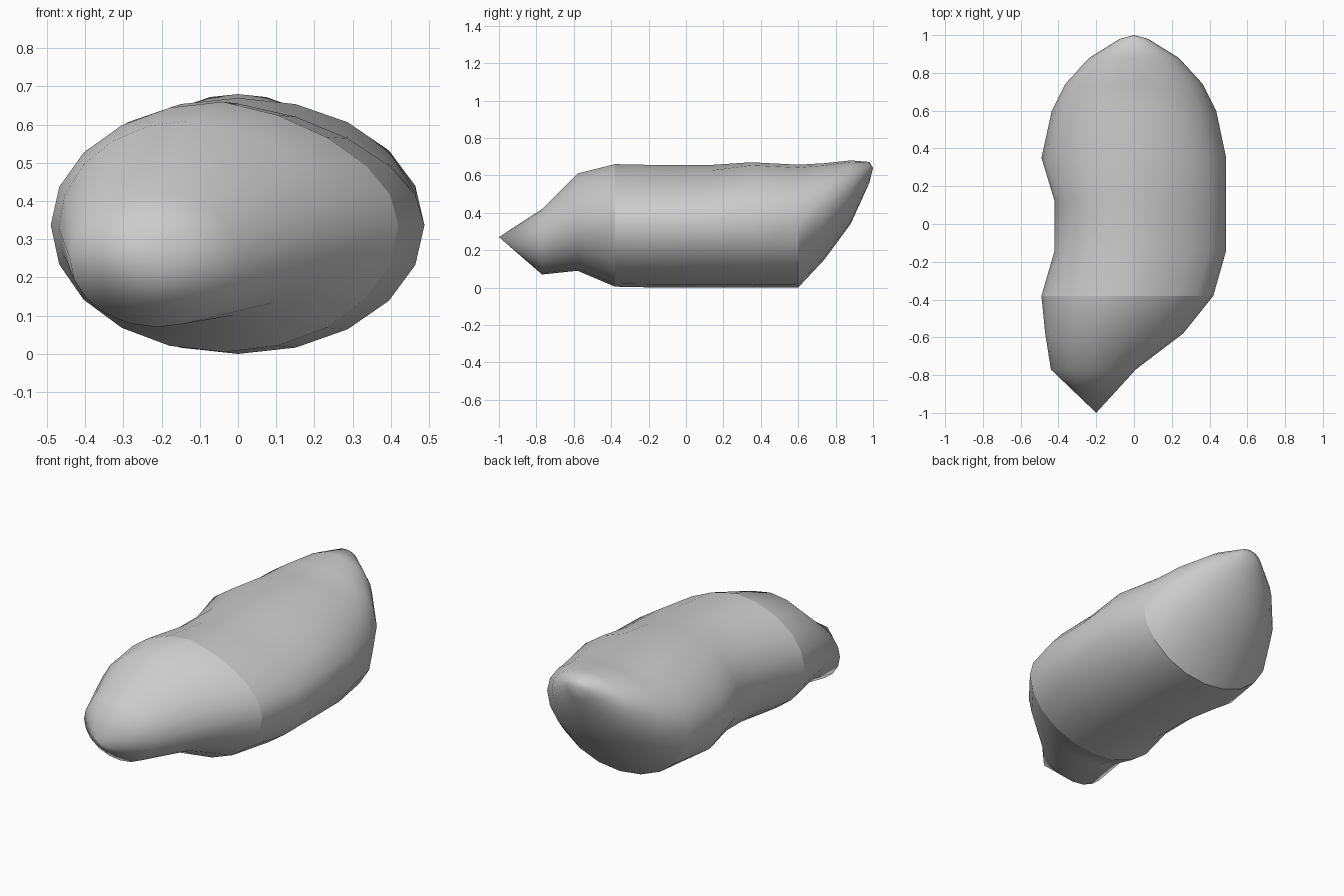
import bpy, bmesh, math

if "Cube" in bpy.data.objects:
    bpy.data.objects.remove(bpy.data.objects["Cube"])

SIDES = 20

# y, x left, x centre, x right, z low, z middle, z high, flattening of the upper right
SECTIONS = [
    (-0.77, -0.44, -0.21, 0.01, 0.07, 0.25, 0.42, 0.0),
    (-0.58, -0.47, -0.13, 0.26, 0.09, 0.33, 0.61, 0.05),
    (-0.38, -0.49, -0.04, 0.42, 0.005, 0.337, 0.66, 0.10),
    (-0.14, -0.42, 0.0, 0.488, 0.0, 0.337, 0.655, 0.10),
    (0.12, -0.42, 0.0, 0.488, 0.0, 0.337, 0.655, 0.08),
    (0.35, -0.49, 0.0, 0.488, 0.0, 0.337, 0.67, 0.0),
    (0.60, -0.435, 0.0, 0.435, 0.0, 0.337, 0.657, 0.0),
    (0.74, -0.365, 0.0, 0.365, 0.15, 0.42, 0.665, 0.0),
    (0.88, -0.237, 0.0, 0.237, 0.34, 0.52, 0.68, 0.0),
    (0.98, -0.075, 0.0, 0.075, 0.56, 0.62, 0.672, 0.0),
]
FRONT_TIP = (-0.20, -1.0, 0.27)
BACK_TIP = (0.0, 1.0, 0.64)


def ring(bm, y, xl, xc, xr, zl, zc, zh, flat):
    verts = []
    for i in range(SIDES):
        a = math.tau * i / SIDES
        c, s = math.cos(a), math.sin(a)
        x = xc + c * ((xr - xc) if c > 0 else (xc - xl))
        z = zc + s * ((zh - zc) if s > 0 else (zc - zl))
        if c > 0 and s > 0:
            z -= flat * (zh - zc) * math.sin(2 * a)
        verts.append(bm.verts.new((x, y, z)))
    return verts


# Body lofted through the cross sections and closed at two tips
bm = bmesh.new()
rings = [ring(bm, *s) for s in SECTIONS]
front, back = bm.verts.new(FRONT_TIP), bm.verts.new(BACK_TIP)
for i in range(SIDES):
    j = (i + 1) % SIDES
    for a, b in zip(rings, rings[1:]):
        bm.faces.new((a[i], a[j], b[j], b[i]))
    bm.faces.new((front, rings[0][j], rings[0][i]))
    bm.faces.new((back, rings[-1][i], rings[-1][j]))
bmesh.ops.recalc_face_normals(bm, faces=bm.faces)
for f in bm.faces:
    f.smooth = True

# Hard creases where the nose and the tail meet the body
for k, upper_too in ((2, True), (6, False)):
    for i in range(SIDES):
        a, b = rings[k][i], rings[k][(i + 1) % SIDES]
        if upper_too or max(a.co.z, b.co.z) < 0.34:
            bm.edges.get((a, b)).smooth = False

mesh = bpy.data.meshes.new("rounded_body")
bm.to_mesh(mesh)
bm.free()
body = bpy.data.objects.new("rounded_body", mesh)
bpy.context.collection.objects.link(body)
